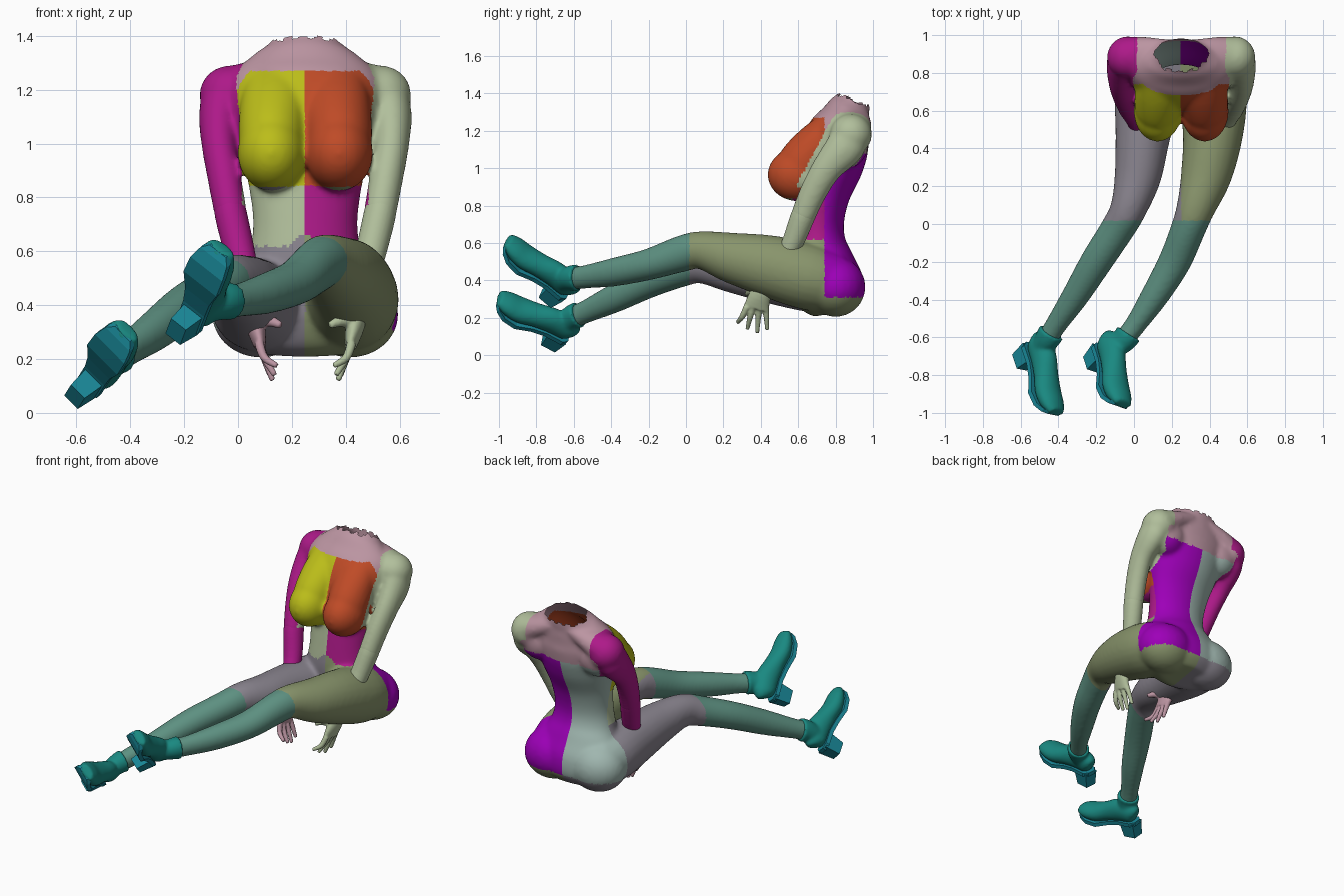
import bpy, bmesh, math
from mathutils import Vector as V, Matrix

if "Cube" in bpy.data.objects:
    bpy.data.objects.remove(bpy.data.objects["Cube"])

CX = 0.25  # body centre line
PAL = {
    "yellow": (.50, .51, .01), "red": (.52, .07, .02), "magenta": (.42, .01, .25),
    "purple": (.34, .0, .48), "pale": (.44, .52, .33), "aqua": (.35, .47, .43),
    "rose": (.50, .30, .36), "olive": (.25, .30, .15), "mauve": (.25, .23, .27),
    "calf": (.11, .28, .22), "boot": (.01, .25, .22), "sole": (.01, .25, .32)}
MATS = {}
for k, c in PAL.items():
    MATS[k] = bpy.data.materials.new(k)
    MATS[k].diffuse_color = (*c, 1)


def spline(p, sub=4):
    """Catmull-Rom through rows of numbers."""
    out = []
    for i in range(len(p) - 1):
        a, b, c, d = p[max(i - 1, 0)], p[i], p[i + 1], p[min(i + 2, len(p) - 1)]
        for j in range(sub):
            t = j / sub
            out.append([.5 * (2 * q + (r - o) * t + (2 * o - 5 * q + 4 * r - s) * t * t
                        + (3 * q - o - 3 * r + s) * t ** 3) for o, q, r, s in zip(a, b, c, d)])
    return out + [list(p[-1])]


def loft(bm, rows, side=V((1, 0, 0)), n=24):
    """Closed tube through rows of x, y, z, side radius, depth radius."""
    rows = spline(rows)
    pts = [V(r[:3]) for r in rows]
    rings = []
    for i, r in enumerate(rows):
        t = (pts[min(i + 1, len(pts) - 1)] - pts[max(i - 1, 0)]).normalized()
        s = (side - t * t.dot(side)).normalized()
        u = s.cross(t)
        rings.append([bm.verts.new(pts[i] + s * r[3] * math.cos(k * math.tau / n)
                                   + u * r[4] * math.sin(k * math.tau / n)) for k in range(n)])
    faces = [bm.faces.new(rings[0]), bm.faces.new(rings[-1][::-1])]
    for a, b in zip(rings, rings[1:]):
        for k in range(n):
            faces.append(bm.faces.new((a[k], b[k], b[(k + 1) % n], a[(k + 1) % n])))
    bmesh.ops.recalc_face_normals(bm, faces=faces)


def ball(bm, c, r):
    bmesh.ops.create_uvsphere(bm, u_segments=24, v_segments=16, radius=1,
                              matrix=Matrix.Translation(c) @ Matrix.Diagonal((*r, 1)))


def finish(name, bm, colour, voxel=0, smooth=0):
    """Make the object, fuse its volumes and give it one colour."""
    me = bpy.data.meshes.new(name)
    bm.to_mesh(me)
    bm.free()
    ob = bpy.data.objects.new(name, me)
    bpy.context.collection.objects.link(ob)
    if voxel:
        m = ob.modifiers.new("fuse", 'REMESH')
        m.mode, m.voxel_size = 'VOXEL', voxel
        m = ob.modifiers.new("soften", 'SMOOTH')
        m.factor, m.iterations = .5, smooth
        dg = bpy.context.evaluated_depsgraph_get()
        new = bpy.data.meshes.new_from_object(ob.evaluated_get(dg))
        ob.modifiers.clear()
        ob.data = new
        new.shade_smooth()
    ob.data.materials.clear()
    ob.data.materials.append(MATS[colour])
    return ob


def mir(s, rows):
    return [(CX + s * r[0], *r[1:]) for r in rows]


# legs: hip to ankle
LEG_R = [(.40, .80, .38, .17, .16), (.42, .65, .42, .178, .178), (.415, .45, .475, .157, .167),
         (.38, .25, .52, .134, .137), (.325, .08, .562, .102, .102), (.285, -.03, .54, .092, .097),
         (.215, -.2, .485, .087, .084), (.11, -.38, .445, .074, .077), (.01, -.53, .42, .057, .064),
         (-.06, -.62, .41, .055, .06)]
LEG_L = [(.10, .80, .38, .17, .16), (.07, .65, .40, .172, .167), (.045, .45, .43, .144, .152),
         (.02, .25, .46, .124, .127), (-.03, .08, .485, .097, .102), (-.09, -.03, .455, .09, .092),
         (-.20, -.2, .39, .085, .085), (-.31, -.38, .305, .072, .077), (-.41, -.53, .235, .057, .062),
         (-.46, -.61, .20, .055, .06)]

# torso, hips, breasts and upper arms fused to one body
bm = bmesh.new()
loft(bm, [(CX, .90, 1.47, .10, .065), (CX, .90, 1.40, .115, .08), (CX, .89, 1.355, .15, .098),
          (CX, .87, 1.31, .21, .117), (CX, .85, 1.26, .265, .137), (CX, .825, 1.2, .285, .165),
          (CX, .79, 1.1, .275, .183), (CX, .77, 1.0, .248, .172), (CX, .735, .85, .212, .138),
          (CX, .71, .7, .194, .134), (CX, .71, .58, .215, .152), (CX, .735, .48, .27, .17),
          (CX, .76, .38, .31, .19), (CX, .78, .28, .28, .17), (CX, .79, .225, .17, .11)], n=40)
for s in (-1, 1):
    ball(bm, (CX + s * .165, .80, .365), (.182, .16, .16))
    ball(bm, (CX + s * .125, .597, .965), (.127, .162, .142))
    # slope from collarbone to breast
    loft(bm, mir(s, [(.10, .81, 1.28, .11, .06), (.112, .715, 1.15, .128, .112),
                     (.123, .64, 1.04, .126, .138), (.125, .61, .985, .12, .135)]))
    # shoulder slope, cap and blade
    loft(bm, mir(s, [(.05, .885, 1.295, .09, .05), (.17, .89, 1.245, .10, .07), (.28, .882, 1.19, .11, .10)]),
         side=V((0, 1, 0)))
    ball(bm, (CX + s * .282, .882, 1.18), (.112, .113, .11))
    ball(bm, (CX + s * .21, .865, 1.13), (.13, .11, .13))
    loft(bm, mir(s, [(.27, .89, 1.22, .09, .09), (.313, .855, 1.12, .082, .105), (.32, .755, 1.0, .066, .082),
                     (.30, .68, .87, .063, .073), (.275, .62, .73, .061, .066)]))
loft(bm, LEG_R)
loft(bm, LEG_L)
body = finish("body", bm, "olive", .0115, 14)


def region(c):
    x, y, z = c
    d = x - CX
    r = d > 0
    arm_y = .62 + (z - .73) * .55
    if y < .02:
        return "calf"
    if z > .66 and abs(d) > .235 and math.hypot(abs(d) - .3, y - arm_y) < .14:
        return "pale" if r else "magenta"
    if y < .74 and .84 < z < 1.27:
        return "red" if r else "yellow"
    if z > 1.08:
        return "rose"
    if y > .74 and z > .31:
        return "purple" if r else "aqua"
    if z > .62 and y > .57:
        return "magenta" if r else "pale"
    return "olive" if r else "mauve"


# open the ragged neck and paint the body zones
names = list(PAL)
body.data.materials.clear()
for k in names:
    body.data.materials.append(MATS[k])
bm = bmesh.new()
bm.from_mesh(body.data)
cut = []
for f in bm.faces:
    c = f.calc_center_median()
    f.material_index = names.index(region(c))
    jag = .006 * math.sin(c.x * 110)
    if c.z > 1.395 + jag - .55 * max(0, c.y - .87) - .2 * max(0, abs(c.x - CX) - .05):
        cut.append(f)
bmesh.ops.delete(bm, geom=cut, context='FACES')
bm.to_mesh(body.data)
bm.free()

# forearms with hands, passing through the thighs
for s, side, col in ((-1, "left", "magenta"), (1, "right", "pale")):
    bm = bmesh.new()
    loft(bm, mir(s, [(.283, .64, .78, .056, .062), (.275, .62, .73, .06, .065), (.24, .56, .58, .056, .056),
                     (.21, .48, .45, .044, .047), (.192, .43, .37, .034, .04)]))
    loft(bm, mir(s, [(.20, .45, .41, .036, .042), (.185, .40, .325, .036, .058), (.168, .375, .25, .023, .068)]))
    for i, tip in enumerate((.175, .14, .12, .135)):
        yb, yt = .325 + .034 * i, .275 + .053 * i
        loft(bm, mir(s, [(.172, yb, .26, .018, .018), (.152, (yb + yt) / 2, .205, .0155, .0155),
                         (.105 + .008 * i, yt, tip, .011, .011)]), n=12)
    loft(bm, mir(s, [(.185, .385, .33, .033, .035), (.14, .35, .343, .023, .024), (.09, .325, .325, .013, .013)]),
         side=V((0, 1, 0)), n=12)
    ob = finish(side + "_forearm_and_hand", bm, col, .006, 3)
    ob.data.materials.append(MATS["rose" if s < 0 else "pale"])
    for p in ob.data.polygons:
        p.material_index = int(p.center.z < .5)

# boots: P is the sole point below the ankle, f runs to the toe, u up the shin
# sole rows: distance along the foot, half width, rise
SOLE = [(-.078, .025, 0), (-.05, .052, 0), (.05, .052, 0), (.13, .058, -.012), (.22, .080, -.03),
        (.30, .078, -.022), (.35, .064, .002), (.372, .04, .02)]
for side, leg, P, f, u in (
        ("right", LEG_R, V((-.17, -.70, .36)), V((.24, -.74, .635)), V((.59, .66, .46))),
        ("left", LEG_L, V((-.54, -.70, .12)), V((.275, -.83, .44)), V((.65, .535, .535)))):
    f.normalize()
    u = (u - f * f.dot(u)).normalized()
    w = f.cross(u)

    def at(t, a, h):
        return P + f * t + w * a + u * h

    # foot and cuff
    bm = bmesh.new()
    foot = [(-.078, .055, .03, .045), (-.045, .068, .055, .068), (.05, .072, .06, .075), (.15, .05, .068, .062),
            (.24, .028, .08, .058), (.32, .03, .074, .048), (.375, .038, .052, .026)]
    loft(bm, [(*at(t, 0, h), a, b) for t, h, a, b in foot], side=w)
    ank, shin = V(leg[-1][:3]), V(leg[-2][:3])
    loft(bm, [(*at(0, 0, .05), .05, .06), (*ank, .063, .068), (*ank.lerp(shin, .45), .07, .074)], side=w)
    finish(side + "_boot", bm, "boot", .009, 8)

    # sole plate following the rocker of the foot
    bm = bmesh.new()
    rows = [[bm.verts.new(at(t, k * a, r + h)) for k, h in ((-1, -.01), (1, -.01), (1, .015), (-1, .015))]
            for t, a, r in SOLE]
    bm.faces.new(rows[0])
    bm.faces.new(rows[-1][::-1])
    for a, b in zip(rows, rows[1:]):
        for k in range(4):
            bm.faces.new((a[k], b[k], b[(k + 1) % 4], a[(k + 1) % 4]))
    bmesh.ops.recalc_face_normals(bm, faces=bm.faces)
    finish(side + "_sole", bm, "sole")

    # tapered heel block
    bm = bmesh.new()
    bmesh.ops.create_cube(bm, size=1)
    for v in bm.verts:
        k = 1 if v.co.z > 0 else .8
        v.co = at(-.018 + v.co.x * .11 * k, v.co.y * .09 * k, -.045 + v.co.z * .10)
    bmesh.ops.recalc_face_normals(bm, faces=bm.faces)
    finish(side + "_heel", bm, "sole")

for m in bpy.data.materials:
    if m.users and not m.is_grease_pencil:
        m.use_nodes = True
        m.node_tree.nodes["Principled BSDF"].inputs["Base Color"].default_value = m.diffuse_color
